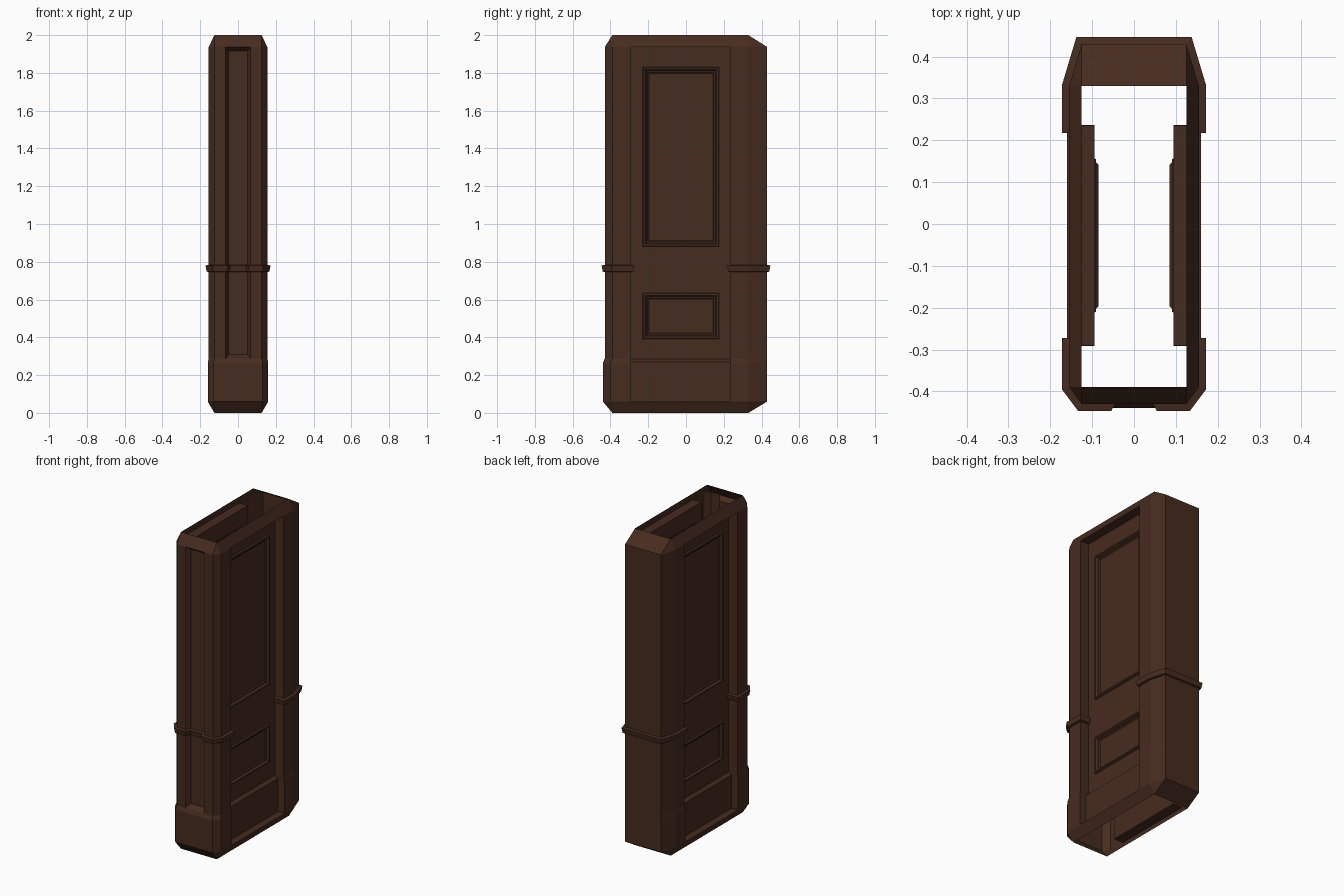
import bpy, bmesh
from mathutils import Vector

if "Cube" in bpy.data.objects:
    bpy.data.objects.remove(bpy.data.objects["Cube"])

wood = bpy.data.materials.new("dark_wood")
wood.diffuse_color = (0.062, 0.025, 0.014, 1)
wood.use_nodes = True
wood.node_tree.nodes["Principled BSDF"].inputs["Base Color"].default_value = wood.diffuse_color


def finish(name, quads):
    """Make an object from point-list faces of the +x half, mirrored to -x."""
    bm = bmesh.new()
    for q in quads:
        bm.faces.new([bm.verts.new(p) for p in q])
    bmesh.ops.remove_doubles(bm, verts=bm.verts, dist=0.0002)
    bmesh.ops.dissolve_degenerate(bm, edges=bm.edges, dist=0.0002)
    bmesh.ops.recalc_face_normals(bm, faces=bm.faces)
    out = 0
    for f in bm.faces:
        c = f.calc_center_median()
        out += f.calc_area() * f.normal.dot(Vector((c.x, c.y, 0)))
    if out < 0:
        bmesh.ops.reverse_faces(bm, faces=bm.faces)
    me = bpy.data.meshes.new(name)
    bm.to_mesh(me)
    bm.free()
    me.materials.append(wood)
    ob = bpy.data.objects.new(name, me)
    bpy.context.collection.objects.link(ob)
    m = ob.modifiers.new("mirror", "MIRROR")
    m.use_clip = True
    m.merge_threshold = 0.0002


def loft(rows, skip=()):
    """Quads between successive rows of points, leaving out (row, column) cells."""
    return [(a[j], a[j + 1], b[j + 1], b[j])
            for i, (a, b) in enumerate(zip(rows, rows[1:]))
            for j in range(len(a) - 1) if (i, j) not in skip]


def rect_rings(rings):
    """Nested side rectangles (x, y0, y1, z0, z1), last one capped."""
    rows = []
    for x, y0, y1, z0, z1 in rings:
        c = [(x, y0, z0), (x, y1, z0), (x, y1, z1), (x, y0, z1)]
        rows.append(c + c[:1])
    return loft(rows) + [tuple(rows[-1][:4])]


# Half outlines of the hollow shell: end opening, plinth and shaft
Y0, Y1, ZB, ZT = -0.29, 0.235, 0.06, 1.937
opening = [(0, -.39), (.065, -.39), (.125, -.39), (.125, -.39), (.125, Y0),
           (.125, Y1), (.125, .33), (.125, .33), (0, .33)]
plinth = [(0, -.44), (.065, -.44), (.13, -.44), (.16, -.40), (.16, Y0),
          (.16, Y1), (.16, .33), (.125, .43), (0, .43)]
shaft = [(0, -.43), (.065, -.43), (.125, -.43), (.155, -.39), (.155, Y0),
         (.155, Y1), (.155, .33), (.125, .43), (0, .43)]
levels = [(0, opening), (ZB, plinth), (.265, plinth), (.288, shaft), (ZT, shaft), (2, opening)]
rows = [[(x, y, z) for x, y in pts] for z, pts in levels]
shell = loft(rows, skip={(3, 0), (1, 4), (2, 4), (3, 4)})

# Reveals of the side recess
XR = 0.095
for k, y in ((4, Y0), (5, Y1)):
    shell += loft([[r[k] for r in rows[1:5]], [(XR, y, r[k][2]) for r in rows[1:5]]])
for r in (rows[1], rows[4]):
    z = r[4][2]
    shell.append((r[4], r[5], (XR, Y1, z), (XR, Y0, z)))

# Splayed front recess
YR = -0.40
o = [(0, -.43, .288), (.065, -.43, .288), (.065, -.43, ZT), (0, -.43, ZT)]
n = [(0, YR, .31), (.05, YR, .31), (.05, YR, 1.915), (0, YR, 1.915)]
shell += loft([o, n]) + [tuple(n)]
finish("pillar_shell", shell)

# Side panel boards with two framed fields
ys = [Y0, -.23, .175, Y1]
zs = [ZB, .285, .39, .635, .88, 1.83, ZT]
panel = loft([[(XR, y, z) for y in ys] for z in zs], skip={(2, 1), (4, 1)})
for z0, z1 in ((.39, .635), (.88, 1.83)):
    steps = [(XR, 0), (XR + .009, .004), (XR + .009, .013), (XR - .004, .02),
             (XR - .004, .027), (XR - .01, .033)]
    panel += rect_rings([(x, ys[1] + d, ys[2] - d, z0 + d, z1 - d) for x, d in steps])
finish("side_panels", panel)

# Baseboards at the foot of the side recesses
prof = [(.115, ZB), (.115, .27), (XR, .285)]
finish("baseboards", loft([[(x, y, z) for x, z in prof] for y in (Y0, Y1)]))


def rail(name, path):
    """Sweep the rail section along a plan path with mitred corners."""
    section = [(-.002, .784), (.017, .78), (.011, .748), (-.002, .745)]
    pts = [Vector(p) for p in path]
    norms = []
    for a, b in zip(pts, pts[1:]):
        d = (b - a).normalized()
        norms.append(Vector((d.y, -d.x)))
    out = []
    for i, p in enumerate(pts):
        a, b = norms[max(i - 1, 0)], norms[min(i, len(norms) - 1)]
        m = (a + b) / (1 + a.dot(b))
        out.append([(p.x + m.x * s, p.y + m.y * s, z) for s, z in section])
    finish(name, loft(out))


# Chair rail, turning into every recess
rail("front_rail", [(0, YR), (.05, YR), (.065, -.43), (.125, -.43), (.155, -.39),
                    (.155, Y0), (XR, Y0)])
rail("back_rail", [(XR, Y1), (.155, Y1), (.155, .33), (.125, .43), (0, .43)])
